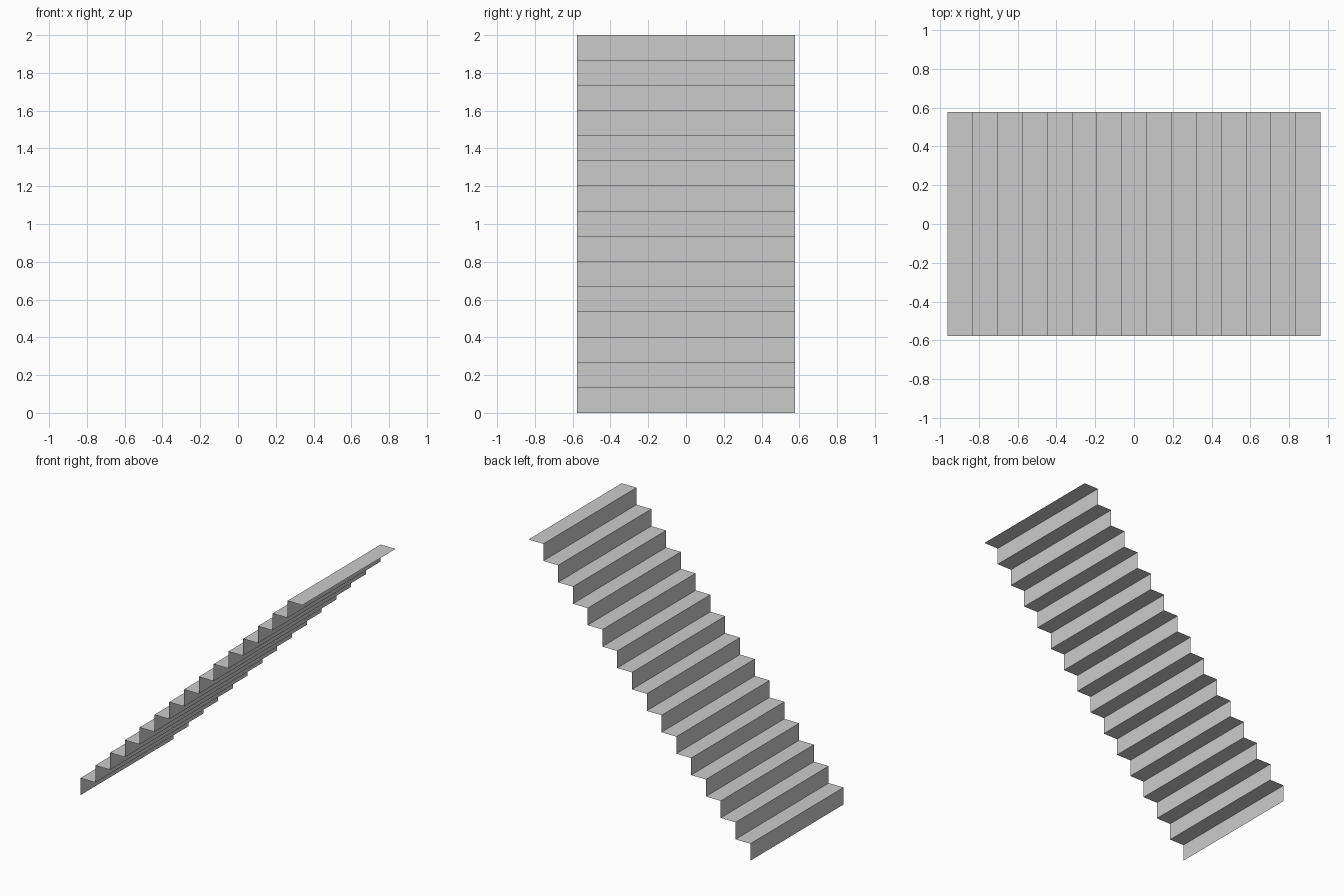
import bpy, bmesh

if "Cube" in bpy.data.objects:
    bpy.data.objects.remove(bpy.data.objects["Cube"])

STEPS = 15
RUN, RISE = 1.92 / STEPS, 2.0 / STEPS
HALF_WIDTH = 0.576

# Zigzag side profile: a riser then a tread for each step, climbing towards +x
profile = [(-0.96, 0.0)]
for i in range(STEPS):
    x, z = -0.96 + i * RUN, (i + 1) * RISE
    profile += [(x, z), (x + RUN, z)]

# Stretch the profile across the width as one thin folded sheet
bm = bmesh.new()
rows = [(bm.verts.new((x, -HALF_WIDTH, z)), bm.verts.new((x, HALF_WIDTH, z)))
        for x, z in profile]
for (a, b), (c, d) in zip(rows, rows[1:]):
    bm.faces.new((a, c, d, b))
bm.normal_update()

mesh = bpy.data.meshes.new("stair_flight")
bm.to_mesh(mesh)
bm.free()
bpy.context.collection.objects.link(bpy.data.objects.new("stair_flight", mesh))
